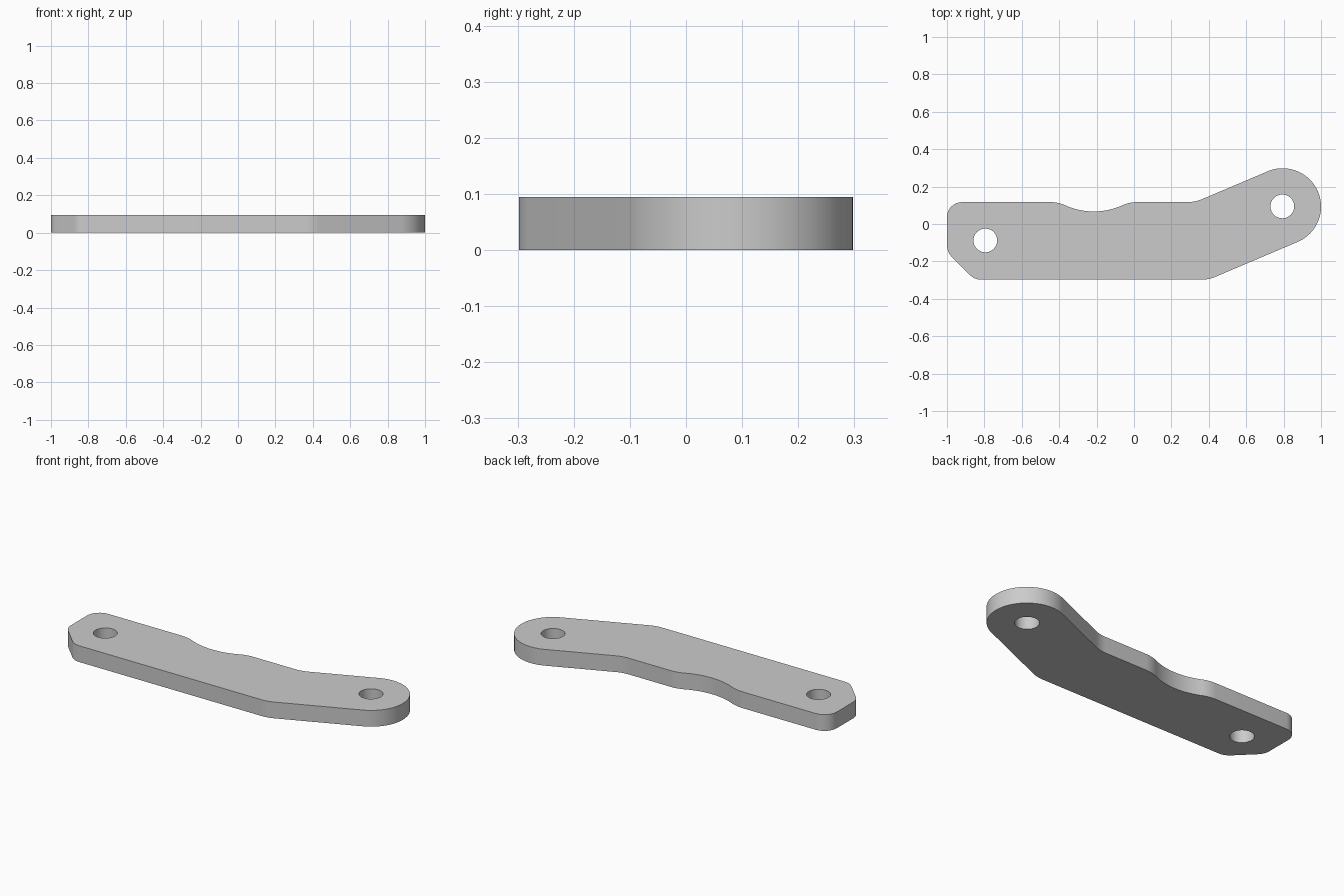
import bpy, bmesh, math
from mathutils import Vector

if "Cube" in bpy.data.objects:
    bpy.data.objects.remove(bpy.data.objects["Cube"], do_unlink=True)

THICKNESS = 0.095
EDGE = 0.298          # half depth of the plate
TOP = 0.117           # back edge of the straight section
SLOPE = math.radians(23)


def arc(cx, cy, r, start, end, n=12):
    """Points along a circular arc, angles in degrees."""
    angles = [math.radians(start + (end - start) * i / n) for i in range(n + 1)]
    return [Vector((cx + r * math.cos(a), cy + r * math.sin(a), 0)) for a in angles]


def fillet(before, corner, after, r, n=8):
    """Round one corner with a tangent arc."""
    p, a, b = (Vector((*v, 0)) for v in (corner, before, after))
    u, v = (a - p).normalized(), (b - p).normalized()
    half = u.angle(v) / 2
    centre = p + (u + v).normalized() * (r / math.sin(half))
    reach = r / math.tan(half)
    s, e = (p + u * reach - centre).normalized(), (p + v * reach - centre).normalized()
    return [centre + s.slerp(e, i / n).normalized() * r for i in range(n + 1)]


def loop_edges(bm, points):
    verts = [bm.verts.new(p) for p in points]
    return [bm.edges.new((verts[i - 1], verts[i])) for i in range(len(verts))]


# Rounded end, tangent to both sloping edges
eye_x, eye_y, eye_r = 0.795, 0.093, 0.205
sx, sy = eye_r * math.sin(SLOPE), eye_r * math.cos(SLOPE)
low, high = (eye_x + sx, eye_y - sy), (eye_x - sx, eye_y + sy)
bend_low = (low[0] - (low[1] + EDGE) / math.tan(SLOPE), -EDGE)
bend_high = (high[0] - (high[1] - TOP) / math.tan(SLOPE), TOP)

# Shallow scoop in the back edge, blended by two outer arcs
scoop_x, big, small, sweep = -0.215, 0.37, 0.198, 24.2
off = (big + small) * math.sin(math.radians(sweep))
scoop_y = TOP - small + (big + small) * math.cos(math.radians(sweep))

# Outline, counter-clockwise from the chamfered corner
chamfer_a, chamfer_b, corner = (-1, -0.15), (-0.852, -EDGE), (-1, TOP)
outline = fillet(corner, chamfer_a, chamfer_b, 0.09)
outline += fillet(chamfer_a, chamfer_b, bend_low, 0.09)
outline += fillet(chamfer_b, bend_low, low, 0.2)
outline += arc(eye_x, eye_y, eye_r, -67, 113, 48)
outline += fillet(high, bend_high, (0, TOP), 0.2)
outline += arc(scoop_x + off, TOP - small, small, 90, 90 + sweep)
outline += arc(scoop_x, scoop_y, big, 270 + sweep, 270 - sweep, 24)[1:-1]
outline += arc(scoop_x - off, TOP - small, small, 90 - sweep, 90)
outline += fillet((0, TOP), corner, chamfer_a, 0.08)

# Plate with two bolt holes
bm = bmesh.new()
edges = loop_edges(bm, outline)
for hx, hy in ((0.793, 0.094), (-0.795, -0.088)):
    edges += loop_edges(bm, arc(hx, hy, 0.0635, 0, 360, 48)[:-1])
bmesh.ops.triangle_fill(bm, edges=edges, use_beauty=True, normal=(0, 0, 1))
raised = bmesh.ops.extrude_face_region(bm, geom=bm.faces[:], use_keep_orig=True)
bmesh.ops.translate(bm, vec=(0, 0, THICKNESS),
                    verts=[g for g in raised["geom"] if isinstance(g, bmesh.types.BMVert)])
bmesh.ops.recalc_face_normals(bm, faces=bm.faces[:])
mesh = bpy.data.meshes.new("link_plate")
bm.to_mesh(mesh)
bm.free()
plate = bpy.data.objects.new("link_plate", mesh)
bpy.context.collection.objects.link(plate)

# Plain grey metal
grey = bpy.data.materials.new("grey_metal")
grey.use_nodes = True
grey.diffuse_color = (0.6, 0.6, 0.6, 1)
grey.node_tree.nodes["Principled BSDF"].inputs["Base Color"].default_value = grey.diffuse_color
mesh.materials.append(grey)

# Smooth walls with crisp rims
bpy.ops.object.select_all(action="DESELECT")
plate.select_set(True)
bpy.context.view_layer.objects.active = plate
bpy.ops.object.shade_smooth_by_angle(angle=math.radians(30))
